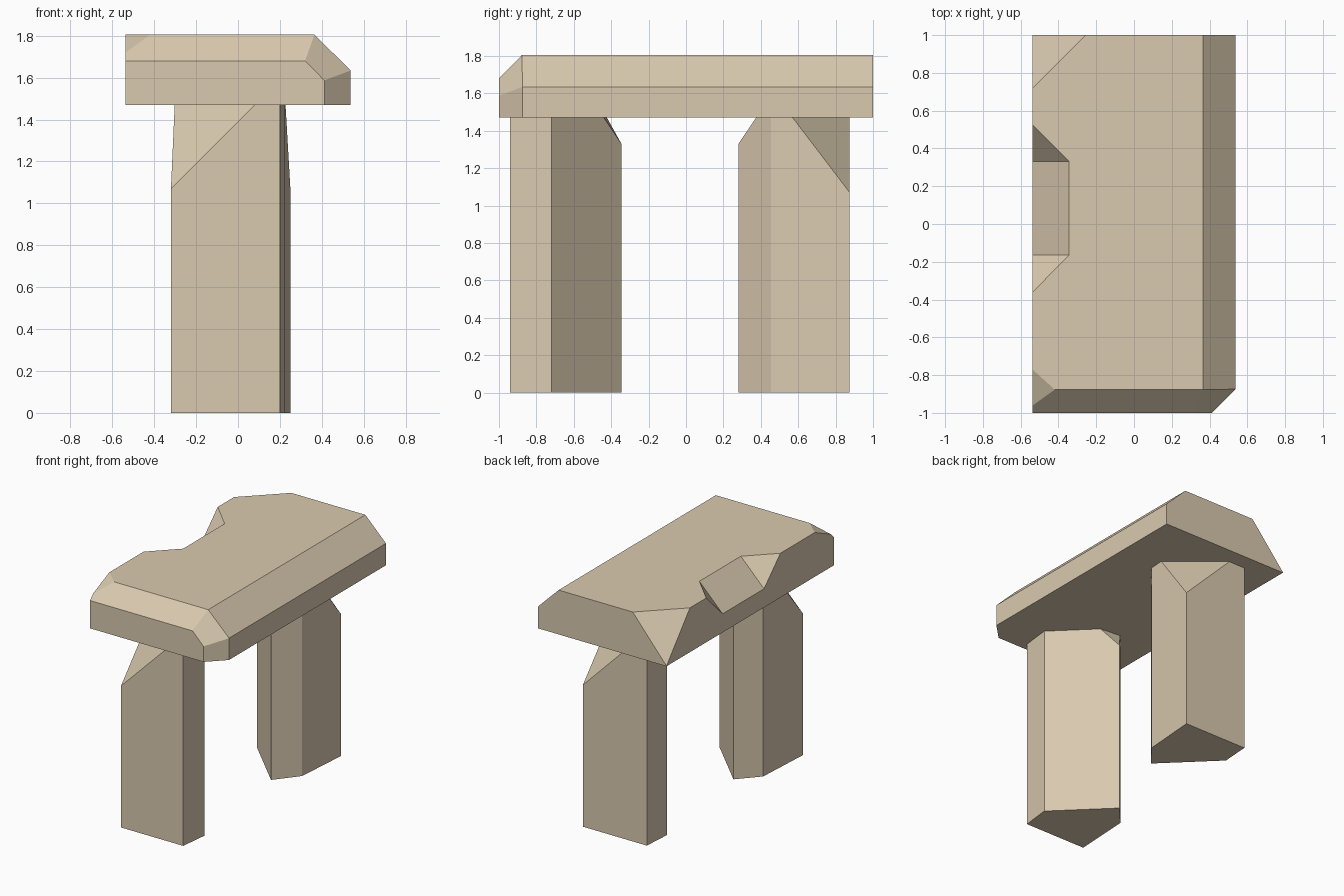
import bpy
import bmesh
from mathutils import Vector

if "Cube" in bpy.data.objects:
    bpy.data.objects.remove(bpy.data.objects["Cube"])

stone = bpy.data.materials.new("sandstone")
stone.diffuse_color = (0.70, 0.59, 0.43, 1)
stone.use_nodes = True
stone.node_tree.nodes["Principled BSDF"].inputs["Base Color"].default_value = stone.diffuse_color


def prism(outline, z0, z1):
    """Closed prism standing on an xy outline."""
    bm = bmesh.new()
    base = bm.faces.new([bm.verts.new((x, y, z0)) for x, y in outline])
    ext = bmesh.ops.extrude_face_region(bm, geom=[base])["geom"]
    top = [v for v in ext if isinstance(v, bmesh.types.BMVert)]
    bmesh.ops.translate(bm, verts=top, vec=(0, 0, z1 - z0))
    return bm


def chip(bm, a, b, c, inside):
    """Slice along the plane a-b-c, keep the side with the inside point."""
    a, b, c = Vector(a), Vector(b), Vector(c)
    n = (b - a).cross(c - a).normalized()
    if n.dot(Vector(inside) - a) > 0:
        n = -n
    cut = bmesh.ops.bisect_plane(bm, geom=bm.verts[:] + bm.edges[:] + bm.faces[:],
                                 plane_co=a, plane_no=n, clear_outer=True)
    edges = [e for e in cut["geom_cut"] if isinstance(e, bmesh.types.BMEdge)]
    bmesh.ops.holes_fill(bm, edges=edges, sides=0)


def finish(bm, name):
    bmesh.ops.recalc_face_normals(bm, faces=bm.faces[:])
    me = bpy.data.meshes.new(name)
    bm.to_mesh(me)
    bm.free()
    me.materials.append(stone)
    ob = bpy.data.objects.new(name, me)
    bpy.context.collection.objects.link(ob)
    return ob


X, B, T = 0.537, 1.47, 1.805      # slab half width, underside, top

# standing stones: outline plus chipped top corners
posts = {
    "front_standing_stone": (
        [(0.2, -0.94), (0.225, -0.72), (-0.155, -0.345), (-0.295, -0.5), (-0.32, -0.94)],
        [[(-0.32, -0.94, 1.07), (0.08, -0.94, B), (-0.302, -0.625, B)],
         [(-0.155, -0.345, 1.33), (-0.06, -0.439, B), (-0.225, -0.423, B)]]),
    "back_standing_stone": (
        [(0.25, 0.875), (0.218, 0.455), (0.08, 0.28), (-0.3, 0.655), (-0.285, 0.875)],
        [[(0.25, 0.875, 1.07), (-0.146, 0.875, B), (0.227, 0.57, B)],
         [(0.08, 0.28, 1.33), (0.155, 0.375, B), (-0.03, 0.389, B)]]),
}
for name, (outline, chips) in posts.items():
    bm = prism(outline, 0, B)
    cx = sum(p[0] for p in outline) / len(outline)
    cy = sum(p[1] for p in outline) / len(outline)
    for pts in chips:
        chip(bm, *pts, inside=(cx, cy, 0.5))
    finish(bm, name)

# lintel slab
bm = prism([(-X, -1), (0.412, -1), (X, -0.875), (X, 1), (-X, 1)], B, T)
for pts in (
    [(0, -1, 1.68), (0.1, -1, 1.68), (0, -0.877, T)],              # front bevel
    [(0.365, 0, T), (0.365, 1, T), (X, 0, 1.635)],                 # right bevel
    [(0.32, -1, 1.68), (0.412, -1, 1.587), (0.365, -0.877, T)],    # front right corner
    [(-X, -0.77, T), (-0.42, -0.877, T), (-X, -0.96, 1.72)],       # front left corner
    [(-X, 0.72, T), (-0.255, 1, T), (-X, 1, B + 0.003)],           # back left corner
):
    chip(bm, *pts, inside=(0, 0, 1.5))
slab = finish(bm, "lintel_slab")

# notch broken out of the left edge
bm = prism([(-0.9, -0.9), (-0.3, -0.9), (-0.3, 0.9), (-0.9, 0.9)], 1.3, 2.0)
near, far = (-0.343, -0.165, T), (-0.343, 0.33, T)
low_near, low_far = (-X, -0.165, 1.611), (-X, 0.33, 1.611)
for pts in ([near, far, low_near],
            [near, low_near, (-X, -0.36, T)],
            [far, low_far, (-X, 0.525, T)]):
    chip(bm, *pts, inside=(-X, 0.08, T))
cutter = finish(bm, "notch_cutter")
cutter.hide_render = True
cutter.display_type = 'WIRE'

mod = slab.modifiers.new("notch", 'BOOLEAN')
mod.operation = 'DIFFERENCE'
mod.solver = 'EXACT'
mod.object = cutter
